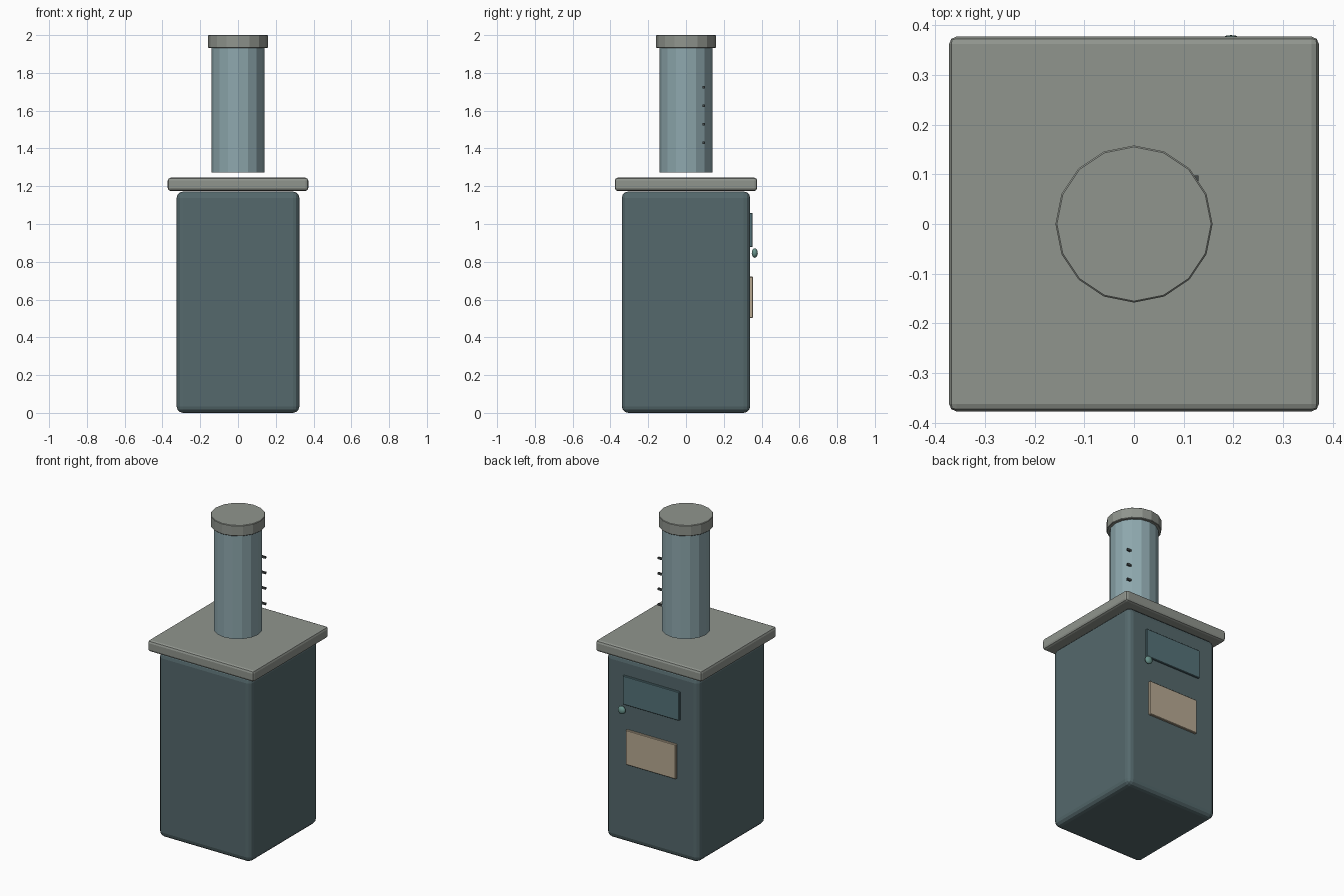
import bpy, math

if "Cube" in bpy.data.objects:
    bpy.data.objects.remove(bpy.data.objects["Cube"])


def material(name, rgb):
    m = bpy.data.materials.new(name)
    m.diffuse_color = (*rgb, 1)
    m.use_nodes = True
    m.node_tree.nodes["Principled BSDF"].inputs["Base Color"].default_value = m.diffuse_color
    return m


BODY = material("dark_teal", (0.09, 0.14, 0.15))
STONE = material("warm_grey", (0.28, 0.30, 0.27))
TUBE = material("pale_blue", (0.27, 0.39, 0.42))
PANEL = material("mid_teal", (0.09, 0.17, 0.19))
CREAM = material("cream", (0.48, 0.40, 0.29))
GREEN = material("green", (0.14, 0.29, 0.26))
DARK = material("dark", (0.06, 0.07, 0.07))


def finish(name, mat, bevel=0, segments=2):
    o = bpy.context.object
    o.name = name
    o.data.materials.append(mat)
    bpy.ops.object.transform_apply(location=False, rotation=True, scale=True)
    if bevel:
        b = o.modifiers.new("bevel", 'BEVEL')
        b.width = bevel
        b.segments = segments
        b.limit_method = 'ANGLE'
    return o


def box(name, lo, hi, mat, bevel=0, segments=2):
    bpy.ops.mesh.primitive_cube_add(size=1, location=[(a + b) / 2 for a, b in zip(lo, hi)])
    bpy.context.object.scale = [b - a for a, b in zip(lo, hi)]
    return finish(name, mat, bevel, segments)


def cylinder(name, radius, z0, z1, mat, bevel=0):
    bpy.ops.mesh.primitive_cylinder_add(vertices=16, radius=radius, depth=z1 - z0,
                                        location=(0, 0, (z0 + z1) / 2))
    return finish(name, mat, bevel, 1)


# Cabinet and overhanging top slab
box("cabinet", (-0.325, -0.34, 0), (0.325, 0.34, 1.172), BODY, 0.035, 3)
box("top_slab", (-0.372, -0.377, 1.175), (0.372, 0.377, 1.245), STONE, 0.015)

# Tube floating just above the slab, with its cap
cylinder("tube", 0.14, 1.273, 1.935, TUBE)
cylinder("tube_cap", 0.158, 1.932, 2.0, STONE, 0.003)

# Level marks sticking out of the tube
for i in range(4):
    z = 1.43 + i * 0.098
    box(f"level_mark_{i + 1}", (0.09, 0.087, z - 0.006), (0.13, 0.098, z + 0.006), DARK)

# Panels and knob on the rear face
box("upper_panel", (-0.198, 0.335, 0.877), (0.198, 0.352, 1.059), PANEL, 0.003, 1)
box("lower_panel", (-0.175, 0.335, 0.502), (0.175, 0.354, 0.721), CREAM, 0.003, 1)

bpy.ops.mesh.primitive_uv_sphere_add(segments=16, ring_count=10, radius=1, location=(0.195, 0.364, 0.846))
bpy.context.object.scale = (0.025, 0.016, 0.025)
finish("knob", GREEN)
bpy.ops.object.shade_smooth_by_angle(angle=math.radians(40))
